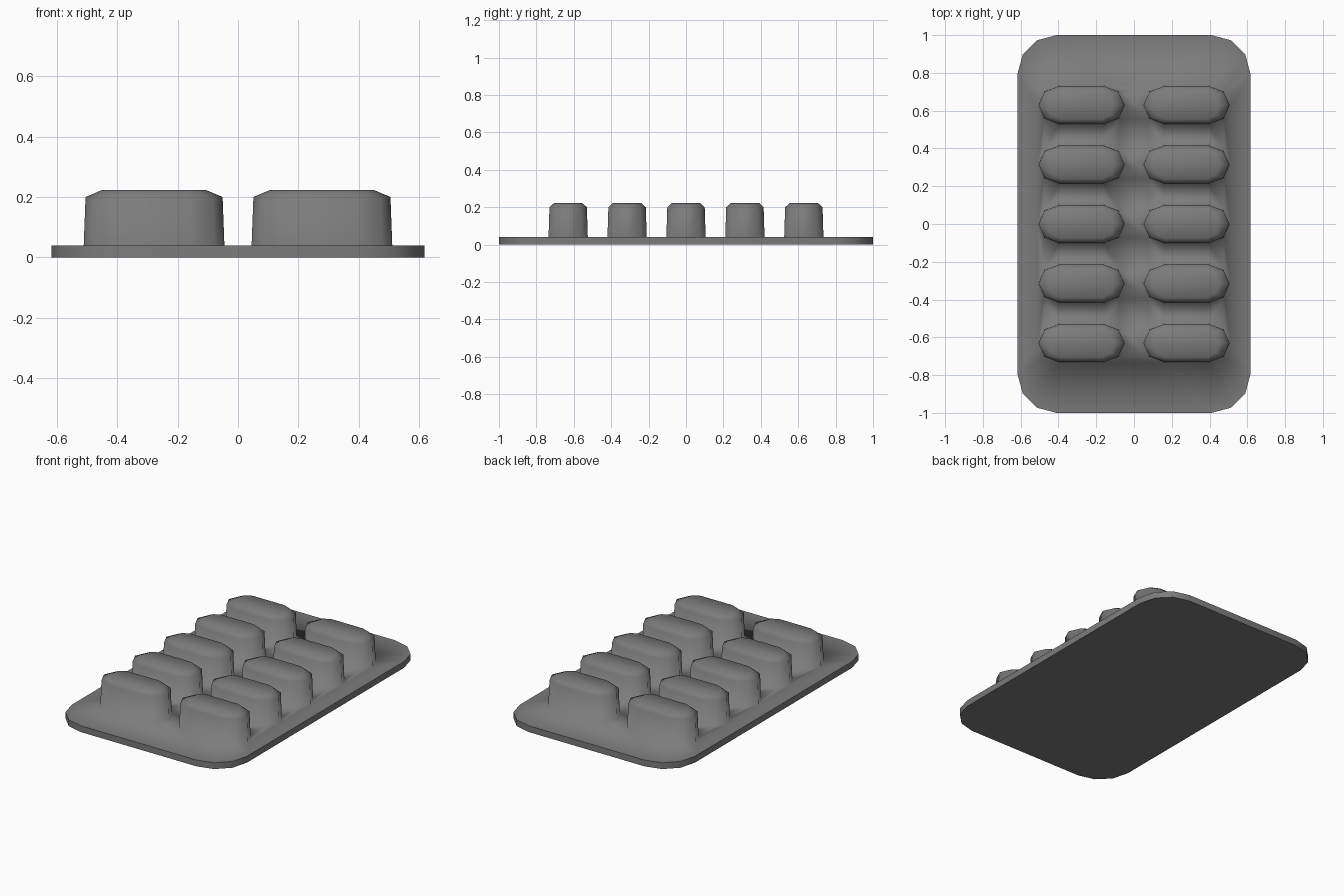
import bpy, bmesh, math
from mathutils import Vector

cube = bpy.data.objects.get("Cube")
if cube:
    bpy.data.objects.remove(cube, do_unlink=True)

grey = bpy.data.materials.new("foil_grey")
grey.use_nodes = True
grey.diffuse_color = (0.2, 0.2, 0.2, 1)
grey.node_tree.nodes["Principled BSDF"].inputs["Base Color"].default_value = (0.2, 0.2, 0.2, 1)

THICK = 0.04


def rounded_outline(hx, hy, rx, ry, steps):
    """Counter-clockwise rounded rectangle; duplicate points are merged."""
    pts = []
    for quarter, (sx, sy) in enumerate([(1, 1), (-1, 1), (-1, -1), (1, -1)]):
        for i in range(steps + 1):
            a = math.pi / 2 * (quarter + i / steps)
            p = Vector((sx * (hx - rx) + rx * math.cos(a), sy * (hy - ry) + ry * math.sin(a)))
            if not pts or (p - pts[-1]).length > 1e-4:
                pts.append(p)
    if (pts[0] - pts[-1]).length < 1e-4:
        pts.pop()
    return pts


def add_ring(bm, pts, z, cx=0, cy=0):
    return [bm.verts.new((p.x + cx, p.y + cy, z)) for p in pts]


def ring_edges(bm, ring):
    return [bm.edges.new((v, ring[(i + 1) % len(ring)])) for i, v in enumerate(ring)]


def bridge(bm, low, high):
    n = len(low)
    for i in range(n):
        j = (i + 1) % n
        bm.faces.new((low[i], low[j], high[j], high[i]))


def finish(bm, name):
    for f in bm.faces:
        f.smooth = True
    mesh = bpy.data.meshes.new(name)
    bm.to_mesh(mesh)
    bm.free()
    mesh.materials.append(grey)
    obj = bpy.data.objects.new(name, mesh)
    bpy.context.collection.objects.link(obj)
    return obj


card = rounded_outline(0.617, 1.0, 0.207, 0.207, 3)

# Backing card: rim and underside
bm = bmesh.new()
bottom, top = add_ring(bm, card, 0), add_ring(bm, card, THICK)
bridge(bm, bottom, top)
bm.faces.new(bottom[::-1])
backing = finish(bm, "backing_card")
bpy.ops.object.select_all(action="DESELECT")
backing.select_set(True)
bpy.context.view_layer.objects.active = backing
bpy.ops.object.shade_smooth_by_angle(angle=math.radians(40))

# Blister sheet: the flat top with ten raised pockets flowing out of it
bm = bmesh.new()
edges = ring_edges(bm, add_ring(bm, card, THICK))
profile = [  # half length, half width, end length, height
    (0.233, 0.105, 0.112, THICK),
    (0.227, 0.100, 0.110, 0.20),
    (0.172, 0.075, 0.060, 0.223),
]
pockets = []
for cx in (-0.278, 0.278):
    for row in range(-2, 3):
        rings = [add_ring(bm, rounded_outline(hx, hy, rx, hy, 2), z, cx, row * 0.315)
                 for hx, hy, rx, z in profile]
        edges += ring_edges(bm, rings[0])
        pockets.append(rings)
bmesh.ops.triangle_fill(bm, use_beauty=True, use_dissolve=False, edges=edges, normal=(0, 0, 1))
for f in bm.faces:
    f.normal_update()
    if f.normal.z < 0:
        f.normal_flip()
for base, shoulder, crown in pockets:
    bridge(bm, base, shoulder)
    bridge(bm, shoulder, crown)
    bm.faces.new(crown)
finish(bm, "blister_sheet")
